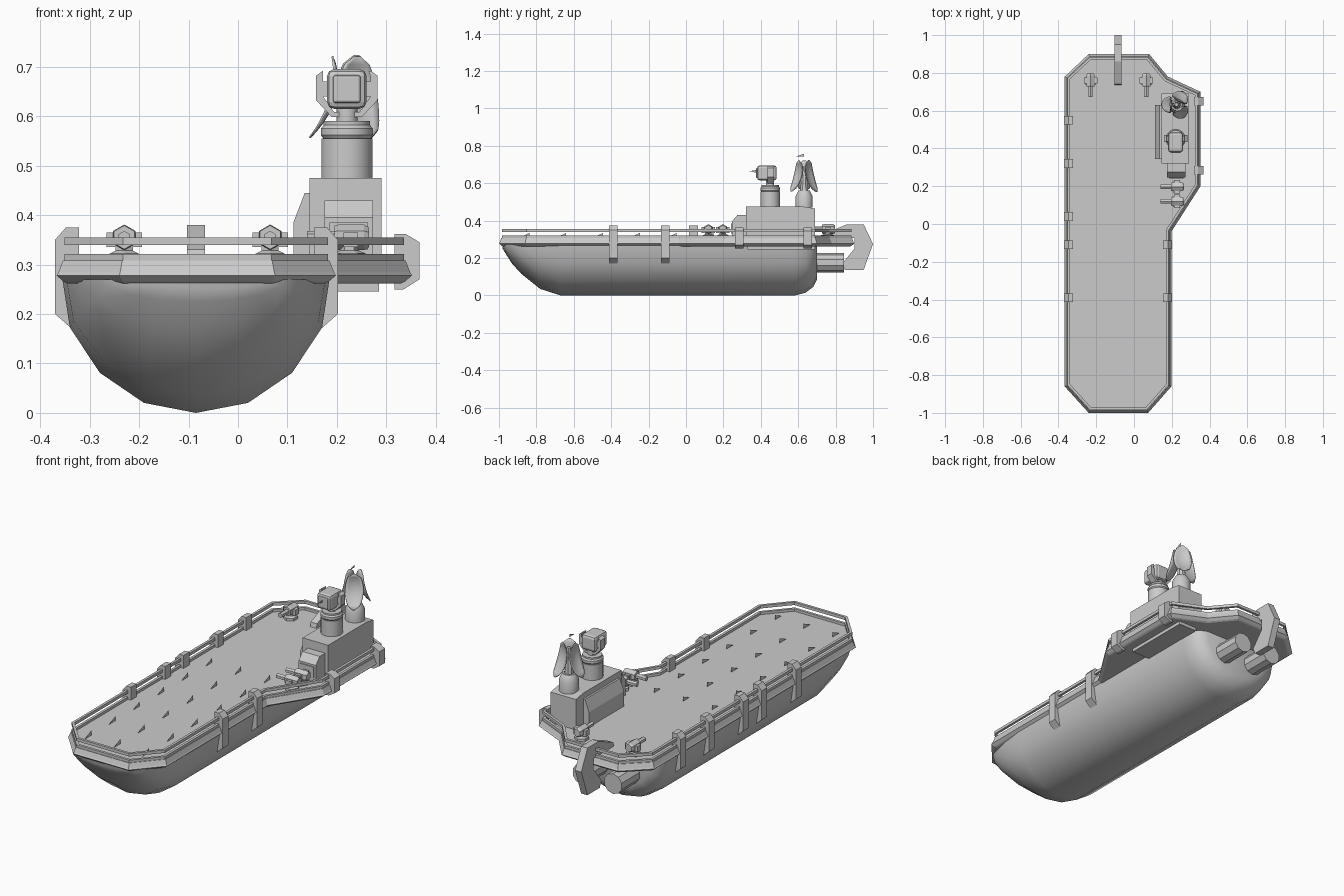
import bpy, bmesh, math
from mathutils import Vector

if "Cube" in bpy.data.objects:
    bpy.data.objects.remove(bpy.data.objects["Cube"])

CX = -0.085  # hull centre line


def make(name, verts, faces, smooth=None):
    me = bpy.data.meshes.new(name)
    me.from_pydata([tuple(v) for v in verts], [], faces)
    bm = bmesh.new()
    bm.from_mesh(me)
    bmesh.ops.recalc_face_normals(bm, faces=bm.faces)
    bm.to_mesh(me)
    bm.free()
    ob = bpy.data.objects.new(name, me)
    bpy.context.collection.objects.link(ob)
    if smooth:
        bpy.ops.object.select_all(action='DESELECT')
        ob.select_set(True)
        bpy.context.view_layer.objects.active = ob
        bpy.ops.object.shade_smooth_by_angle(angle=math.radians(smooth))
    return ob


def loft(name, rings, caps=True, closed=False, smooth=None):
    """Skin a list of rings with equal point counts."""
    n, m = len(rings[0]), len(rings)
    verts = [p for r in rings for p in r]
    faces = []
    for i in range(m if closed else m - 1):
        a, b = i * n, (i + 1) % m * n
        faces += [(a + j, a + (j + 1) % n, b + (j + 1) % n, b + j) for j in range(n)]
    if caps and not closed:
        faces += [tuple(range(n)), tuple(range((m - 1) * n, m * n))]
    return make(name, verts, faces, smooth)


def prism(name, pts, axis, lo, hi):
    """Extrude a 2D outline: axis x -> (y,z), y -> (x,z), z -> (x,y)."""
    k = 'xyz'.index(axis)
    def at(p, d):
        q = list(p)
        q.insert(k, d)
        return q
    return loft(name, [[at(p, lo) for p in pts], [at(p, hi) for p in pts]])


def box(name, x0, x1, y0, y1, z0, z1, bevel=0):
    ob = prism(name, [(x0, y0), (x1, y0), (x1, y1), (x0, y1)], 'z', z0, z1)
    if bevel:
        md = ob.modifiers.new('bevel', 'BEVEL')
        md.width, md.segments = bevel, 2
    return ob


def turned(name, c, prof, n=24, axis='z', smooth=35):
    """Lathe (radius, height) pairs around a z or y axis through c."""
    rings = []
    for r, h in prof:
        ring = []
        for i in range(n):
            a = 2 * math.pi * (i + .5) / n
            u, v = r * math.cos(a), r * math.sin(a)
            ring.append((c[0] + u, c[1] + v, h) if axis == 'z' else (c[0] + u, h, c[1] + v))
        rings.append(ring)
    return loft(name, rings, smooth=smooth)


def inset(pts, d):
    out = []
    for i, p in enumerate(pts):
        p = Vector(p)
        e1 = (p - Vector(pts[i - 1])).normalized()
        e2 = (Vector(pts[(i + 1) % len(pts)]) - p).normalized()
        n1, n2 = Vector((-e1.y, e1.x)), Vector((-e2.y, e2.x))
        out.append(p + (n1 + n2) * d / (1 + n1.dot(n2)))
    return out


# Hull
half = [(1, 1), (.945, .64), (.72, .30), (.39, .075), (0, 0)]
sect = half + [(-u, v) for u, v in half[-2::-1]]
stations = [(-.98, .14, .25), (-.965, .18, .225), (-.93, .215, .17), (-.88, .24, .115), (-.78, .262, .035),
            (-.67, .27, 0), (.58, .27, 0), (.64, .262, .015), (.68, .24, .045), (.70, .20, .085)]
loft('hull', [[(CX + u * w, y, b + v * (.27 - b)) for u, v in sect] for y, w, b in stations], smooth=40)

# Deck slab with flared edge
outline = [(-.24, -1), (.075, -1), (.198, -.86), (.198, -.04), (.352, .20), (.352, .70),
           (.18, .78), (.08, .90), (-.24, .90), (-.367, .78), (-.367, -.86)]
def ring(d, z):
    return [(p.x, p.y, z) for p in inset(outline, d)]
loft('deck', [ring(.022, .262), ring(.014, .266), ring(0, .278), ring(.004, .285), ring(.013, .308)])

# Curb and rail running around the deck
for name, z0, z1 in [('curb', .304, .321), ('rail', .340, .355)]:
    loft(name, [ring(.016, z0), ring(.016, z1), ring(.029, z1), ring(.029, z0)], closed=True)

# Rail clamps on hull sides and on the side platform
clamp = [(0, .20), (0, .35), (.022, .375), (.048, .375), (.048, .30), (.034, .30), (.034, .17)]
short = [(0, .27), (0, .345), (.028, .362), (.050, .362), (.050, .25), (.032, .25)]
for y in (.55, .32, .04, -.11, -.39):
    prism('left_clamp', [(-.37 + a, z) for a, z in clamp], 'y', y - .023, y + .023)
for y in (-.11, -.39):
    prism('right_clamp', [(.202 - a, z) for a, z in clamp], 'y', y - .023, y + .023)
for y in (.65, .285):
    prism('platform_clamp', [(.367 - a, z) for a, z in short], 'y', y - .023, y + .023)

# Small deck fins
for x in (-.25, CX, .08):
    for k in range(6):
        y = -.865 + k * .197
        make('deck_fin', [(x, y - .027, .309), (x, y + .027, .309), (x, y + .027, .334)], [(0, 1, 2)])

# Control house with side locker, front vent and underside box
prism('house', [(.32, .30), (.32, .475), (.63, .475), (.69, .465), (.69, .30)], 'x', .145, .29)
prism('side_locker', [(.148, .30), (.112, .30), (.112, .385), (.135, .445), (.148, .445)], 'y', .345, .63)
prism('front_vent', [(.325, .30), (.245, .30), (.245, .395), (.275, .43), (.325, .43)], 'x', .175, .273)
box('vent_slat', .185, .263, .24, .25, .33, .385)
box('under_box', .18, .285, .33, .69, .245, .27)

# Sensor turret
tx, ty = .22, .45
turned('turret_column', (tx, ty), [(.052, .47), (.052, .555)])
turned('turret_ring', (tx, ty), [(.048, .555), (.053, .562), (.053, .575), (.047, .582), (.047, .59)])
turned('turret_neck', (tx, ty), [(.022, .585), (.022, .62)], 12)
outer = [(-.062, .682), (-.062, .632), (-.03, .598), (.03, .598), (.062, .632), (.062, .682), (.048, .692)]
inner = [(.044, .69), (.048, .68), (.048, .64), (.026, .609), (-.026, .609), (-.048, .64), (-.048, .68), (-.048, .692)]
prism('turret_yoke', [(tx + a, z) for a, z in outer + inner], 'y', .435, .47)
box('turret_head', tx - .04, tx + .04, .38, .485, .615, .695, .014)
box('turret_lens', tx - .028, tx + .028, .375, .385, .627, .683, .006)
prism('turret_pivot', [(.438, .64), (.467, .64), (.467, .67), (.438, .67)], 'x', tx - .058, tx + .058)
make('turret_pointer', [(tx, .38, .655), (tx, .38, .672), (tx, .34, .664)], [(0, 1, 2)])

# Radar mast with three curved dishes
mx, my = .225, .632
turned('mast_base', (mx, my), [(.046, .47), (.046, .53), (.036, .55), (.03, .56)])
turned('mast', (mx, my), [(.024, .55), (.014, .66), (.01, .69)], 8)
R, S = 10, 6
for ang in (180, 60, -60):
    ca, sa = math.cos(math.radians(ang)), math.sin(math.radians(ang))
    verts = []
    for i in range(R + 1):
        t = i / R
        w = .006 + .038 * math.sqrt(max(0, 1 - (2 * t - 1) ** 2))
        for j in range(S + 1):
            s = (2 * j / S - 1)
            r = .022 + .115 * (t - .7) ** 2 + .010 * s * s * math.sin(math.pi * t)
            verts.append((mx + r * ca - s * w * sa, my + r * sa + s * w * ca, .555 + .167 * t))
    faces = [(i * (S + 1) + j, i * (S + 1) + j + 1, (i + 1) * (S + 1) + j + 1, (i + 1) * (S + 1) + j)
             for i in range(R) for j in range(S)]
    ob = make('radar_dish', verts, faces, 40)
    ob.modifiers.new('thickness', 'SOLIDIFY').thickness = .004
make('mast_pointer', [(mx, .585, .742), (mx, .63, .742), (mx, .63, .757)], [(0, 1, 2)])

# Winches: two at the stern, two turned sideways by the house
def winch(x, y, rot):
    parts = [turned('winch_foot', (0, 0), [(.034, .305), (.034, .322), (.02, .328), (.02, .345)], 6, smooth=None),
             turned('winch_drum', (0, .355), [(.024, -.03), (.026, -.02), (.026, .03), (.02, .04)], 6, 'y', None),
             turned('winch_tail', (0, .355), [(.013, -.085), (.013, -.025)], 6, 'y', None),
             box('winch_side', -.036, .036, -.012, .018, .335, .365)]
    for p in parts:
        p.location, p.rotation_euler.z = (x, y, 0), rot
for x in (-.23, .065):
    winch(x, .757, 0)
for y in (.197, .12):
    winch(.225, y, -math.pi / 2)

# Stern hook plate and twin thrusters
prism('stern_hook', [(.735, .308), (.74, .33), (.86, .38), (.95, .38), (1, .275), (.95, .137),
                     (.85, .137), (.835, .17), (.90, .25), (.90, .308)], 'x', CX - .018, CX + .018)
for sx in (-.09, .09):
    turned('thruster', (CX + sx, .175), [(.052, .60), (.052, .845)], 10, 'y', None)
